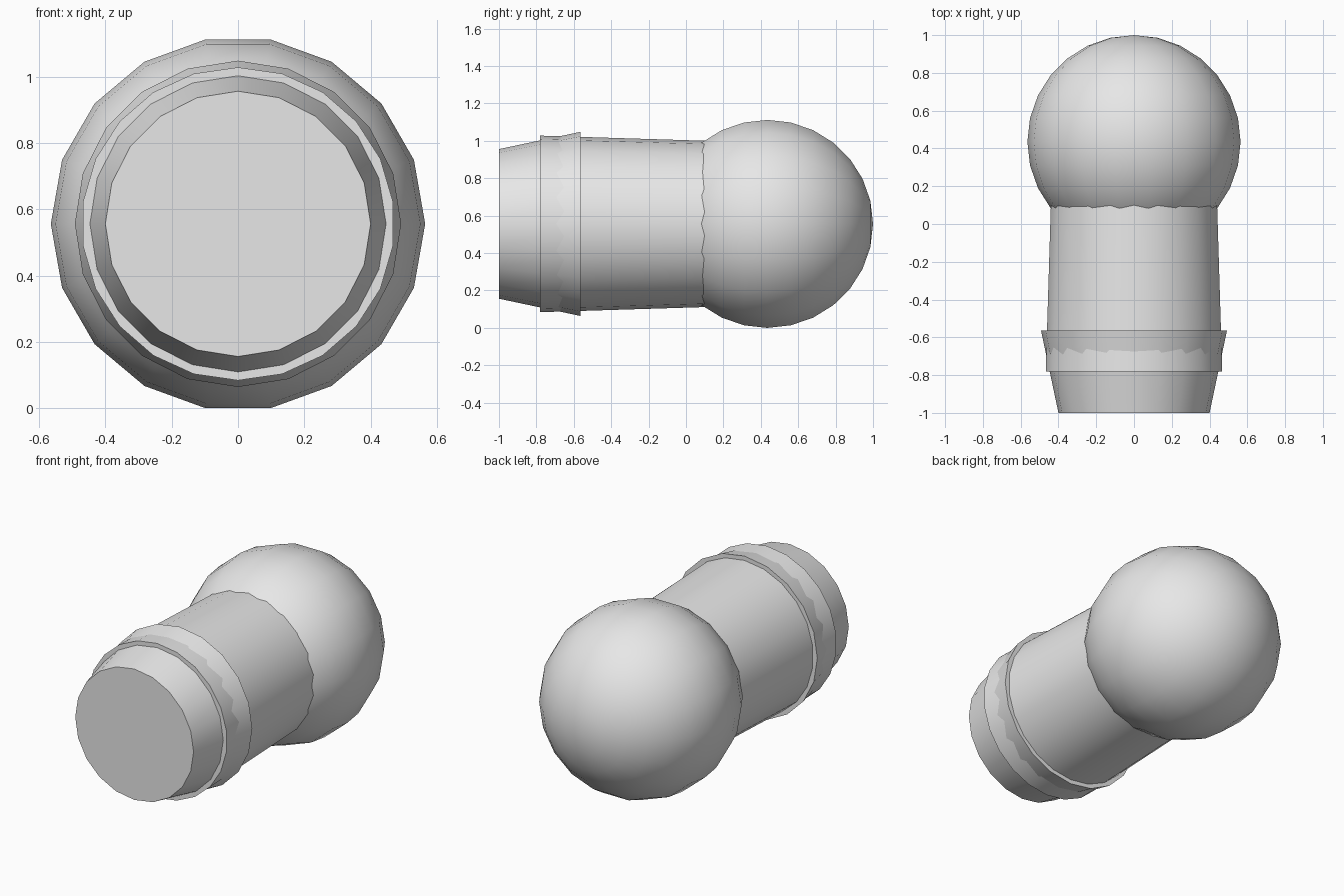
import bpy, bmesh, math

cube = bpy.data.objects.get("Cube")
if cube:
    bpy.data.objects.remove(cube)

grey = bpy.data.materials.new("plain_grey")
grey.use_nodes = True
COLOR = (0.8, 0.8, 0.8, 1)
grey.diffuse_color = COLOR
grey.node_tree.nodes["Principled BSDF"].inputs["Base Color"].default_value = COLOR

AXIS_Z = 0.556


def lathe(name, profile, sides, start):
    """Turn (y, radius) points around the long axis; ends are capped."""
    bm = bmesh.new()
    rings = []
    for y, r in profile:
        if r < 1e-4:
            rings.append([bm.verts.new((0, y, AXIS_Z))])
            continue
        angles = [start + math.tau * i / sides for i in range(sides)]
        rings.append([bm.verts.new((r * math.cos(a), y, AXIS_Z + r * math.sin(a)))
                      for a in angles])
    for a, b in zip(rings, rings[1:]):
        for i in range(sides):
            j = (i + 1) % sides
            quad = [a[i % len(a)], a[j % len(a)], b[j % len(b)], b[i % len(b)]]
            bm.faces.new(list(dict.fromkeys(quad)))
    for ring in (rings[0], rings[-1]):
        if len(ring) > 2:
            bm.faces.new(ring)
    bmesh.ops.recalc_face_normals(bm, faces=bm.faces)
    mesh = bpy.data.meshes.new(name)
    bm.to_mesh(mesh)
    bm.free()
    mesh.materials.append(grey)
    obj = bpy.data.objects.new(name, mesh)
    bpy.context.collection.objects.link(obj)
    bpy.ops.object.select_all(action="DESELECT")
    obj.select_set(True)
    bpy.context.view_layer.objects.active = obj
    bpy.ops.object.shade_smooth_by_angle(angle=math.radians(30))
    return obj


# Flared end piece, narrow at the front
lathe("end_cone", [(-1.0, 0.4), (-0.565, 0.492)], 20, math.pi / 2)

# Slightly tapered shaft running into the ball
lathe("shaft", [(-0.78, 0.472), (0.25, 0.44)], 22, math.pi / 2)

# Ball at the back, poles on the long axis
RADIUS, CENTRE, RINGS = 0.5645, 0.4355, 14
arc = [math.pi * i / RINGS for i in range(RINGS + 1)]
lathe("ball", [(CENTRE - RADIUS * math.cos(t), RADIUS * math.sin(t)) for t in arc], 18, 0)
